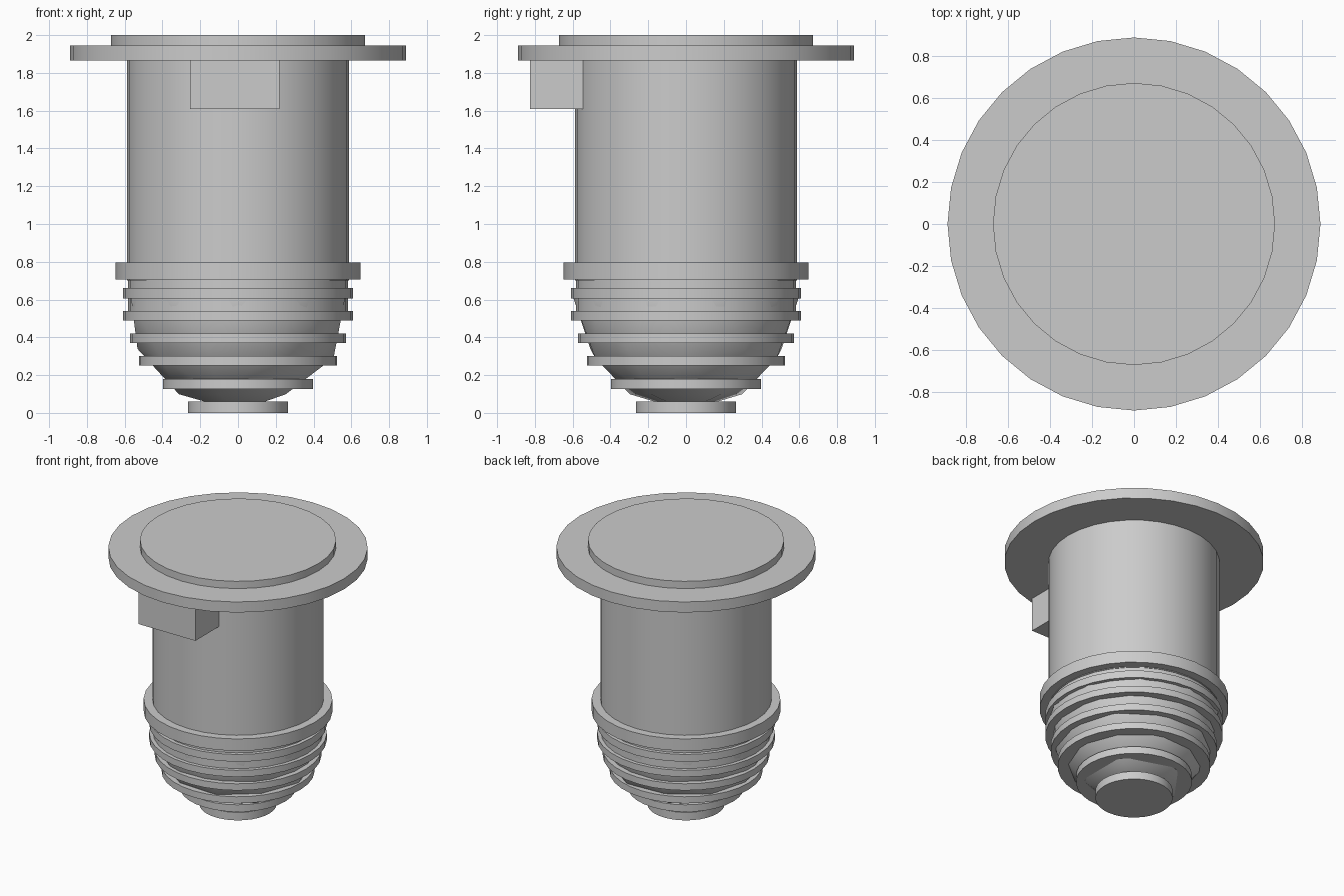
import bpy
import math

cube = bpy.data.objects.get("Cube")
if cube:
    bpy.data.objects.remove(cube, do_unlink=True)

# Single grey material
grey = bpy.data.materials.new("plain grey")
grey.use_nodes = True
grey.diffuse_color = (0.6, 0.6, 0.6, 1)
grey.node_tree.nodes["Principled BSDF"].inputs["Base Color"].default_value = (0.6, 0.6, 0.6, 1)


def finish(name, smooth=True):
    obj = bpy.context.object
    obj.name = name
    obj.data.materials.append(grey)
    if smooth:
        bpy.ops.object.shade_smooth_by_angle(angle=math.radians(30))
    return obj


def disc(name, radius, bottom, top):
    bpy.ops.mesh.primitive_cylinder_add(
        vertices=32, radius=radius, depth=top - bottom,
        location=(0, 0, (bottom + top) / 2))
    return finish(name)


# Main barrel, running down into the rounded end
disc("barrel", 0.588, 0.7, 1.9)
disc("barrel_neck", 0.583, 0.52, 0.72)

# Faceted rounded end
bpy.ops.mesh.primitive_ico_sphere_add(subdivisions=2, radius=0.595, location=(0, 0, 0.605))
finish("rounded_end")

# Wide flange and raised cap on top
disc("flange", 0.89, 1.865, 1.945)
disc("cap", 0.673, 1.94, 2.0)

# Collar and stepped rings, from the top down
disc("collar", 0.648, 0.705, 0.795)
rings = [(0.61, 0.605, 0.66), (0.61, 0.49, 0.54), (0.572, 0.37, 0.42),
         (0.525, 0.25, 0.30), (0.398, 0.127, 0.18)]
for i, (radius, bottom, top) in enumerate(rings):
    disc(f"ring_{i + 1}", radius, bottom, top)

# Foot disc
disc("foot", 0.265, 0.0, 0.06)

# Block under the flange at the front
bpy.ops.mesh.primitive_cube_add(size=1, location=(-0.017, -0.6625, 1.745))
bpy.context.object.scale = (0.475, 0.325, 0.27)
bpy.ops.object.transform_apply(location=False, rotation=False, scale=True)
finish("front_block", smooth=False)
